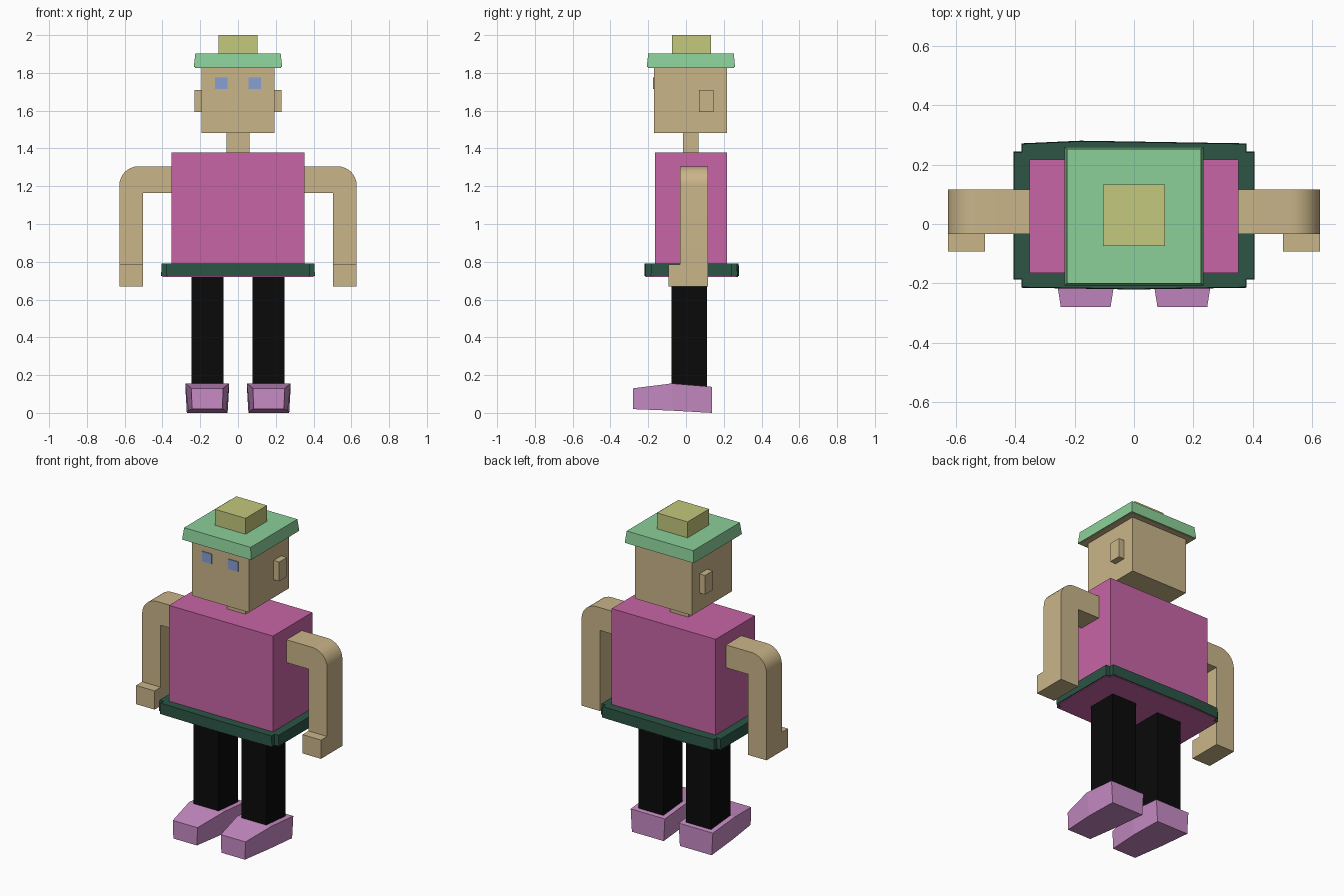
import bpy, bmesh, math

if "Cube" in bpy.data.objects:
    bpy.data.objects.remove(bpy.data.objects["Cube"])


def material(name, rgb):
    m = bpy.data.materials.new(name)
    m.diffuse_color = (*rgb, 1)
    m.use_nodes = True
    m.node_tree.nodes["Principled BSDF"].inputs["Base Color"].default_value = m.diffuse_color
    return m


SKIN = material("tan", (0.59, 0.46, 0.25))
PINK = material("pink", (0.58, 0.13, 0.38))
GREEN = material("dark_green", (0.025, 0.09, 0.06))
BLACK = material("black", (0.003, 0.003, 0.003))
LILAC = material("lilac", (0.58, 0.26, 0.56))
MINT = material("mint", (0.26, 0.63, 0.32))
OLIVE = material("olive", (0.55, 0.58, 0.20))
BLUE = material("blue", (0.25, 0.35, 0.65))


def loft(name, sections, mat):
    """Join successive closed point loops and cap both ends."""
    bm = bmesh.new()
    rings = [[bm.verts.new(p) for p in sec] for sec in sections]
    n = len(rings[0])
    for a, b in zip(rings, rings[1:]):
        for i in range(n):
            j = (i + 1) % n
            bm.faces.new((a[i], a[j], b[j], b[i]))
    bm.faces.new(rings[0])
    bm.faces.new(rings[-1])
    bmesh.ops.recalc_face_normals(bm, faces=bm.faces)
    me = bpy.data.meshes.new(name)
    bm.to_mesh(me)
    bm.free()
    me.materials.append(mat)
    ob = bpy.data.objects.new(name, me)
    bpy.context.collection.objects.link(ob)
    return ob


def rect(x0, x1, y0, y1, z):
    return [(x0, y0, z), (x1, y0, z), (x1, y1, z), (x0, y1, z)]


def box(name, x, y, z, mat):
    x = sorted(x)
    return loft(name, [rect(*x, *y, z[0]), rect(*x, *y, z[1])], mat)


# torso, neck and head
box("torso", (-0.353, 0.353), (-0.165, 0.217), (0.74, 1.378), PINK)
box("neck", (-0.062, 0.062), (-0.017, 0.065), (1.36, 1.50), SKIN)
box("head", (-0.193, 0.193), (-0.17, 0.218), (1.482, 1.84), SKIN)


# belt with notched corners and slightly bowed front and back, pink underside
def belt_ring(z, d):
    a, b = 0.405 + d, 0.378 + d
    f, r = -0.213 - d, 0.27 + d
    return [(x, y, z) for x, y in (
        (-b, f), (0, f - 0.006), (b, f), (b, -0.185 - d), (a, -0.185 - d),
        (a, 0.242 + d), (b, 0.242 + d), (b, r), (-0.18, r + 0.009), (-b, r),
        (-b, 0.242 + d), (-a, 0.242 + d), (-a, -0.185 - d), (-b, -0.185 - d))]


loft("belt", [belt_ring(0.724, 0.002), belt_ring(0.79, 0)], GREEN)
loft("torso_underside", [belt_ring(0.72, -0.004), belt_ring(0.74, -0.004)], PINK)

# hat with tapered brim, lining and top block
loft("hat_brim", [rect(-0.234, 0.234, -0.208, 0.26, 1.83),
                  rect(-0.226, 0.226, -0.2, 0.253, 1.902)], MINT)
box("hat_lining", (-0.228, 0.228), (-0.202, 0.254), (1.827, 1.84), SKIN)
box("hat_top", (-0.104, 0.104), (-0.075, 0.133), (1.89, 2.0), OLIVE)

# paired parts
for side, s in (("left", -1), ("right", 1)):
    box(side + "_ear", (s * 0.18, s * 0.231), (0.07, 0.145), (1.592, 1.71), SKIN)
    box(side + "_eye", (s * 0.056, s * 0.122), (-0.176, -0.16), (1.714, 1.775), BLUE)
    box(side + "_leg", (s * 0.077, s * 0.247), (-0.078, 0.11), (0.1, 0.735), BLACK)

    # arm with rounded outer shoulder, extruded front to back
    r = 0.1
    prof = [(0.34, 1.165), (0.502, 1.165), (0.502, 0.78), (0.628, 0.78)]
    prof += [(0.528 + r * math.cos(t * math.pi / 16), 1.205 + r * math.sin(t * math.pi / 16))
             for t in range(9)]
    prof += [(0.34, 1.305)]
    arm = loft(side + "_arm", [[(s * x, y, z) for x, z in prof] for y in (-0.033, 0.116)], SKIN)
    bpy.context.view_layer.objects.active = arm
    arm.select_set(True)
    bpy.ops.object.shade_smooth_by_angle(angle=math.radians(30))
    arm.select_set(False)
    box(side + "_hand", (s * 0.502, s * 0.628), (-0.092, 0.116), (0.67, 0.785), SKIN)

    # shoe: y, bottom half width, top half width, bottom z, top z
    shoe = [(-0.28, 0.08, 0.084, 0.02, 0.13), (-0.075, 0.1, 0.116, 0.012, 0.156),
            (0.138, 0.108, 0.116, 0.0, 0.138)]
    loft(side + "_shoe", [[(s * (0.163 + dx), y, z) for dx, z in
                           ((-b, z0), (b, z0), (t, z1), (-t, z1))]
                          for y, b, t, z0, z1 in shoe], LILAC)
